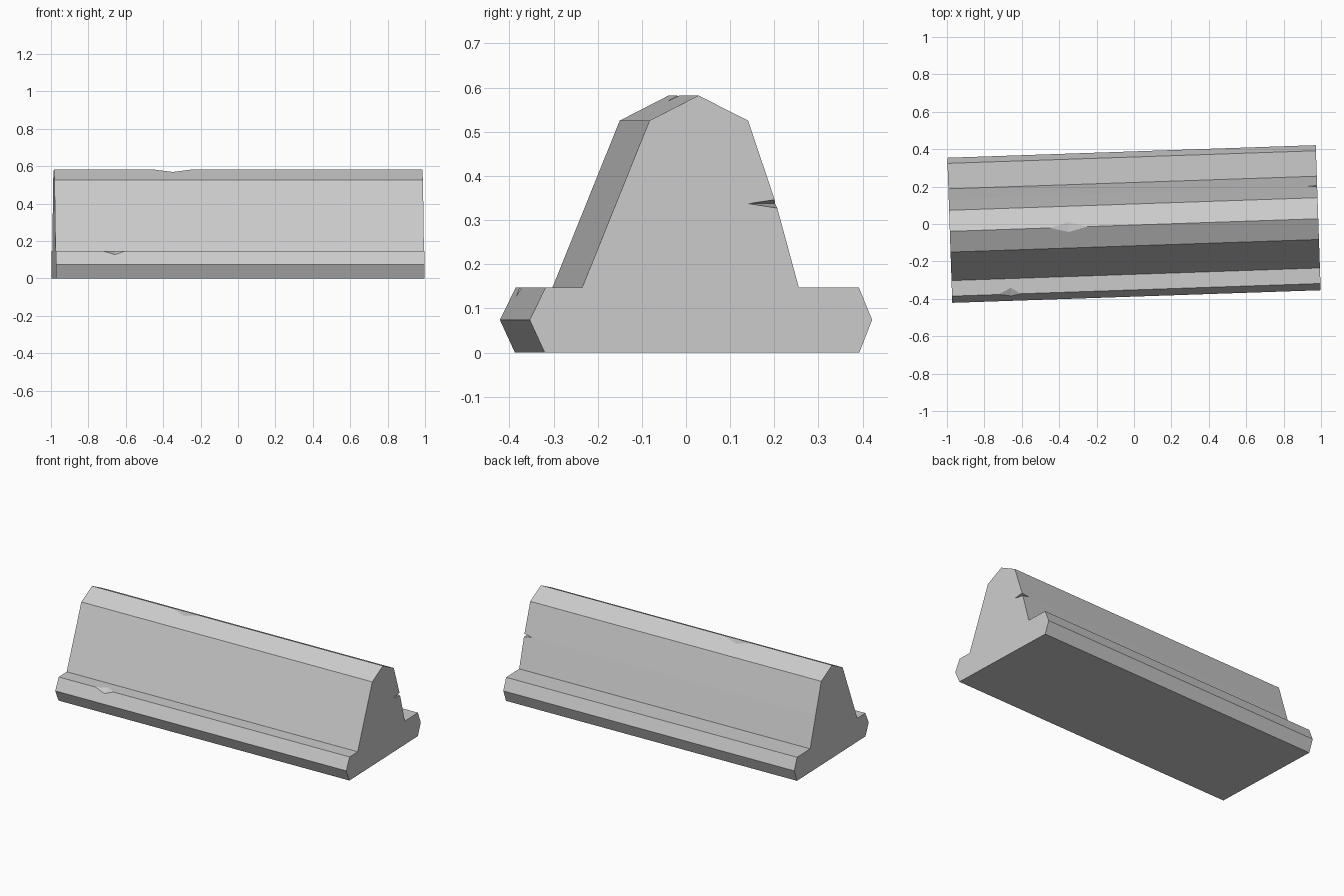
import bpy, bmesh, math

if "Cube" in bpy.data.objects:
    bpy.data.objects.remove(bpy.data.objects["Cube"])

ANGLE = math.radians(1.96)   # the whole barrier is slightly turned
HALF = 0.9855                # half length along local x
BULGE = 0.006                # slight swelling of the back wall beside its chip

# Cross-section (y, z), from the front foot over the ridge to the back foot
PROFILE = [(-0.354, 0), (-0.388, 0.074), (-0.352, 0.147), (-0.269, 0.147),
           (-0.1165, 0.525), (-0.0055, 0.582), (0.107, 0.525), (0.1645, 0.336),
           (0.222, 0.147), (0.358, 0.147), (0.388, 0.074), (0.359, 0)]
BULGE_INDEX = 7


def make_object(name, bm):
    bmesh.ops.recalc_face_normals(bm, faces=bm.faces)
    mesh = bpy.data.meshes.new(name)
    bm.to_mesh(mesh)
    bm.free()
    obj = bpy.data.objects.new(name, mesh)
    bpy.context.collection.objects.link(obj)
    return obj


# Barrier body: profile swept between two end faces
bm = bmesh.new()
left = [bm.verts.new((-HALF, y, z)) for y, z in PROFILE]
right = [bm.verts.new((HALF, y + (BULGE if i == BULGE_INDEX else 0), z))
         for i, (y, z) in enumerate(PROFILE)]
bm.faces.new(left)
bm.faces.new(right)
for i in range(len(PROFILE)):
    j = (i + 1) % len(PROFILE)
    bm.faces.new((left[i], left[j], right[j], right[i]))
barrier = make_object("concrete_barrier", bm)
bpy.context.view_layer.objects.active = barrier

# Chips: each cutter is the hull of the chip's corners and one point outside
CHIPS = {
    "ridge_chip": [(-0.45, -0.0055, 0.582), (-0.25, -0.0055, 0.582),
                   (-0.35, -0.031, 0.569), (-0.35, 0.022, 0.568),
                   (-0.35, -0.0055, 0.64)],
    "foot_chip": [(-0.735, -0.352, 0.147), (-0.615, -0.352, 0.147),
                  (-0.67, -0.318, 0.147), (-0.67, -0.362, 0.127),
                  (-0.67, -0.40, 0.19)],
    "end_chip": [(HALF, 0.167, 0.346), (HALF, 0.173, 0.327),
                 (HALF, 0.108, 0.337), (0.935, 0.170, 0.337),
                 (1.03, 0.23, 0.337)],
}
for name, corners in CHIPS.items():
    bm = bmesh.new()
    verts = [bm.verts.new(c) for c in corners]
    bmesh.ops.convex_hull(bm, input=verts)
    cutter = make_object(name, bm)
    cutter.hide_render = True
    mod = barrier.modifiers.new(name, 'BOOLEAN')
    mod.operation = 'DIFFERENCE'
    mod.solver = 'EXACT'
    mod.object = cutter
    bpy.ops.object.modifier_apply(modifier=name)
    bpy.data.objects.remove(cutter)

barrier.rotation_euler.z = ANGLE
